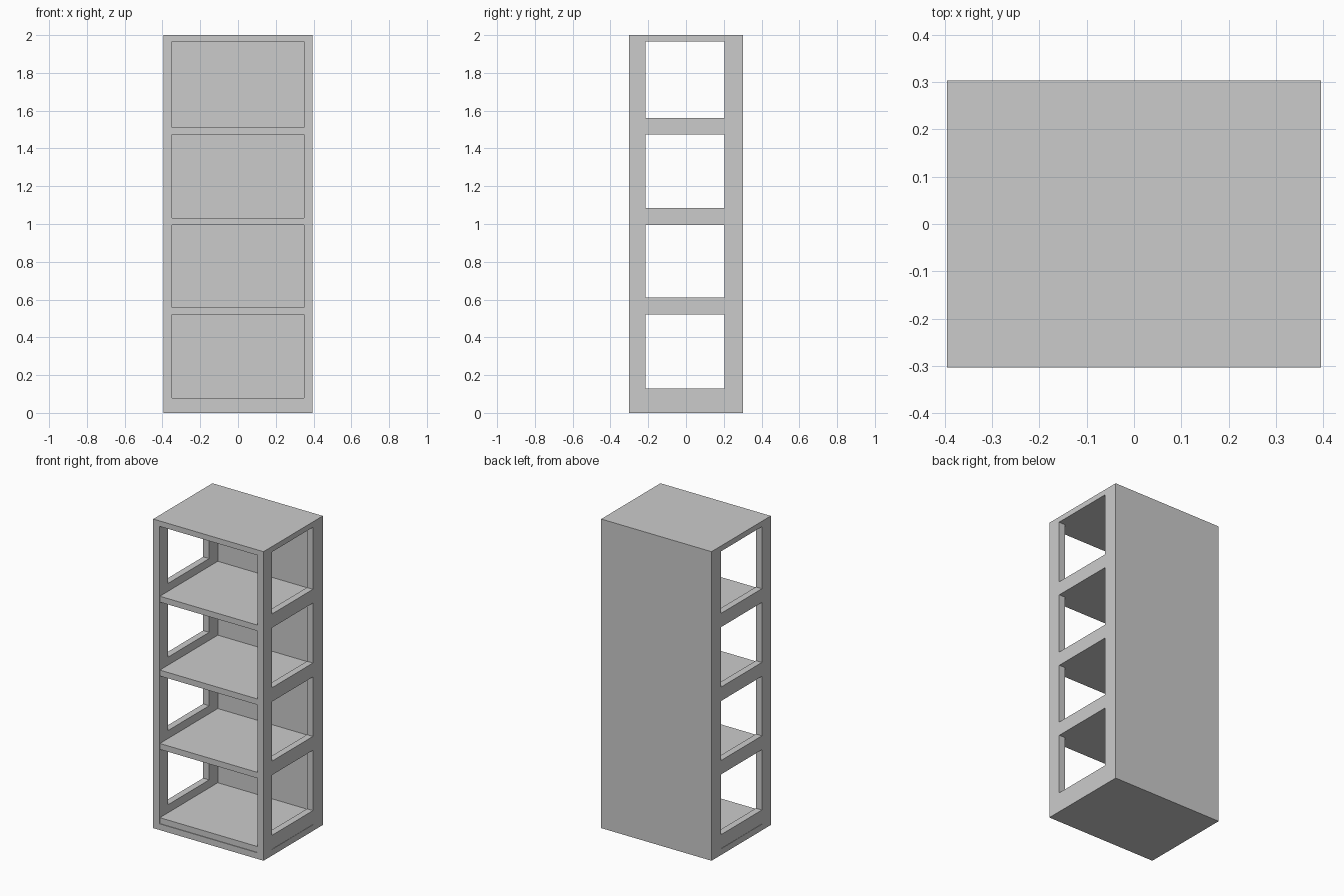
import bpy

if "Cube" in bpy.data.objects:
    bpy.data.objects.remove(bpy.data.objects["Cube"])

W, D, H = 0.395, 0.303, 2.0      # half width, half depth, height
IN = 0.35                        # inner half width
BASE, TOP = 0.04, 1.965          # top of base, underside of top


def box(name, x, y, z):
    bpy.ops.mesh.primitive_cube_add(
        size=1, location=[(a + b) / 2 for a, b in (x, y, z)])
    ob = bpy.context.object
    ob.name = name
    ob.scale = [b - a for a, b in (x, y, z)]
    bpy.ops.object.transform_apply(location=True, rotation=False, scale=True)
    return ob


# base, top and thin back panel
box("base", (-W, W), (-D, D), (0, BASE))
box("top_panel", (-W, W), (-D, D), (TOP, H))
box("back_panel", (-IN, IN), (D - 0.01, D), (BASE, TOP))

# corner posts and side rails, the rails rising above each shelf as a lip
rails = [(0.04, 0.13), (0.52, 0.61), (0.995, 1.085), (1.473, 1.562)]
for s, side in ((-1, "left"), (1, "right")):
    x = sorted((s * IN, s * W))
    rail_x = sorted((s * IN, s * (W - 0.002)))
    box(side + "_front_post", x, (-D, -0.215), (BASE, TOP))
    box(side + "_back_post", x, (0.205, D), (BASE, TOP))
    for i, z in enumerate(rails):
        box(f"{side}_rail_{i + 1}", rail_x, (-0.215, 0.205), z)

# shelves between the side frames
for i, (z, _) in enumerate(rails):
    box(f"shelf_{i + 1}", (-IN, IN), (-D + 0.004, D - 0.01), (z, z + 0.038))
